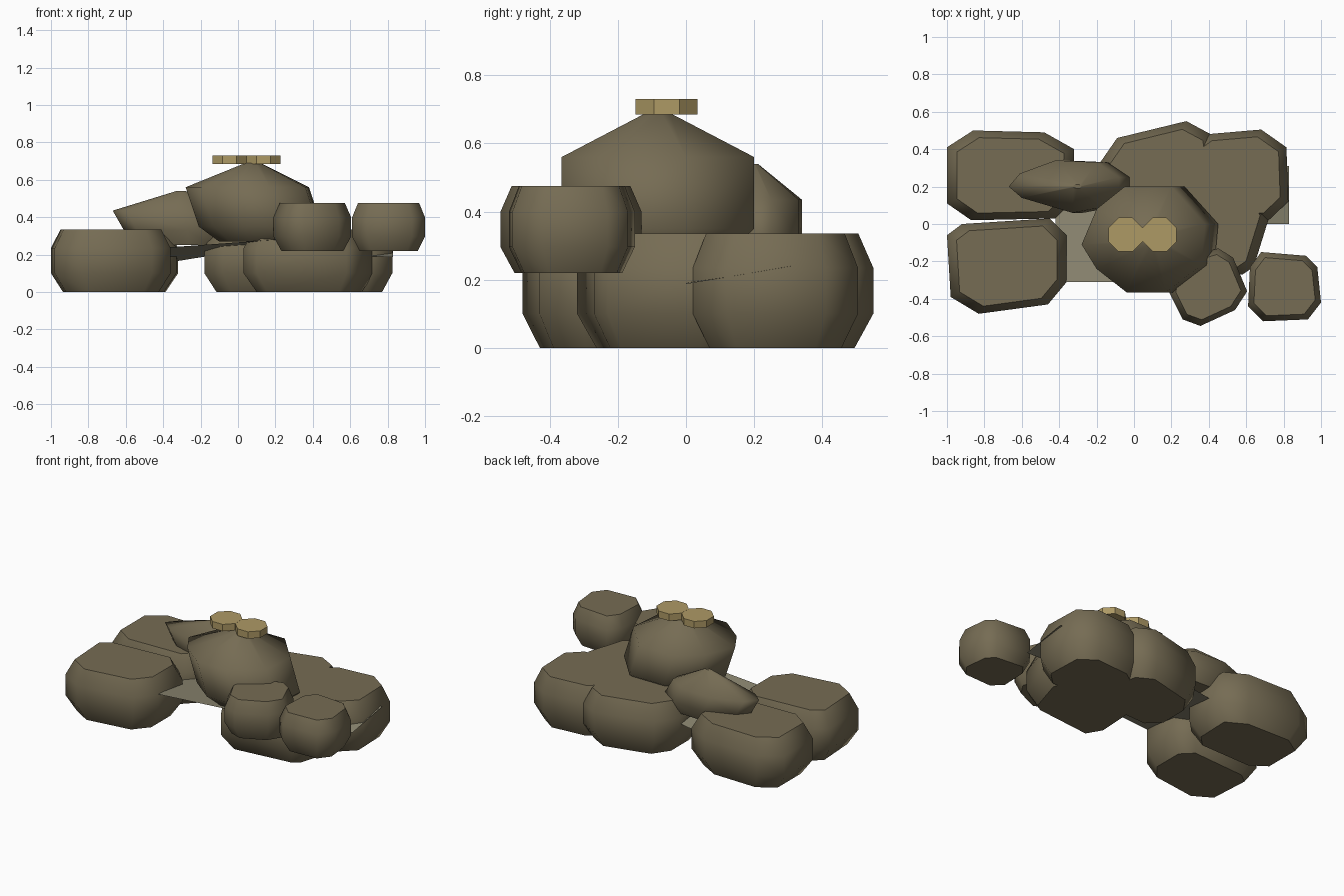
import bpy
import bmesh
import math
from mathutils import Vector

cube = bpy.data.objects.get("Cube")
if cube:
    bpy.data.objects.remove(cube, do_unlink=True)


def make_material(name, rgb):
    mat = bpy.data.materials.new(name)
    mat.use_nodes = True
    mat.diffuse_color = (*rgb, 1)
    mat.node_tree.nodes["Principled BSDF"].inputs["Base Color"].default_value = (*rgb, 1)
    return mat


stone = make_material("brown stone", (0.18, 0.15, 0.088))
gold = make_material("dull gold", (0.42, 0.32, 0.13))
slab_grey = make_material("pale grey brown", (0.26, 0.24, 0.165))


def finish(name, bm, mat):
    bmesh.ops.recalc_face_normals(bm, faces=bm.faces[:])
    mesh = bpy.data.meshes.new(name)
    bm.to_mesh(mesh)
    bm.free()
    mesh.materials.append(mat)
    obj = bpy.data.objects.new(name, mesh)
    bpy.context.collection.objects.link(obj)
    return obj


def loft(name, outline, rings, mat=stone, smooth=True):
    """Stack scaled copies of an outline; each ring is (z, scale, x shift)."""
    bm = bmesh.new()
    points = [Vector(p) for p in outline]
    xs, ys = zip(*outline)
    centre = Vector((min(xs) + max(xs), min(ys) + max(ys))) / 2
    layers = []
    for z, scale, shift in rings:
        flat = [centre + (p - centre) * scale for p in points]
        layers.append([bm.verts.new((p.x + shift, p.y, z)) for p in flat])
    count = len(points)
    for low, high in zip(layers, layers[1:]):
        for i in range(count):
            j = (i + 1) % count
            face = bm.faces.new((low[i], low[j], high[j], high[i]))
            face.smooth = smooth
    # Flat caps with crisp rims
    for cap in (layers[0], layers[-1]):
        for edge in bm.faces.new(cap).edges:
            edge.smooth = False
    return finish(name, bm, mat)


def boulder(name, outline, bottom, top, inset=0.84):
    height = top - bottom
    loft(name, outline, [(bottom, inset - 0.04, 0), (bottom + height * 0.3, 1, 0),
                         (bottom + height * 0.7, 1, 0), (top, inset, 0)])


# Ground boulders
GROUND_TOP = 0.335
boulder("back_right_boulder",
        [(-1, 0.41), (-0.86, 0.5), (-0.48, 0.49), (-0.32, 0.4),
         (-0.33, 0.12), (-0.42, 0.03), (-0.87, 0.02), (-1, 0.11)], 0, GROUND_TOP)
boulder("front_right_boulder",
        [(-1, -0.06), (-0.92, 0), (-0.45, 0.03), (-0.36, -0.06),
         (-0.36, -0.31), (-0.46, -0.43), (-0.83, -0.48), (-0.98, -0.39)], 0, GROUND_TOP)
boulder("back_middle_boulder",
        [(-0.18, 0.33), (-0.09, 0.46), (0.28, 0.55), (0.41, 0.48),
         (0.47, 0.12), (0.33, 0.02), (-0.08, 0), (-0.18, 0.1)], 0, GROUND_TOP)
boulder("back_left_boulder",
        [(0.28, 0.4), (0.39, 0.48), (0.68, 0.505), (0.815, 0.41),
         (0.825, 0.12), (0.72, 0.02), (0.4, 0.02), (0.28, 0.1)], 0, GROUND_TOP)
boulder("front_middle_boulder",
        [(0.03, -0.2), (0.1, -0.32), (0.58, -0.27), (0.64, -0.23),
         (0.73, 0.06), (0.64, 0.25), (0.15, 0.25), (0.05, 0.15)], 0, GROUND_TOP)

# Smaller raised boulders at the front
boulder("front_inner_raised_boulder",
        [(0.19, -0.37), (0.26, -0.51), (0.355, -0.545), (0.54, -0.46),
         (0.605, -0.36), (0.53, -0.18), (0.45, -0.13), (0.23, -0.2)], 0.22, 0.475)
boulder("front_outer_raised_boulder",
        [(0.62, -0.23), (0.68, -0.15), (0.92, -0.17), (0.98, -0.23),
         (1, -0.42), (0.93, -0.51), (0.69, -0.52), (0.61, -0.44)], 0.22, 0.475)

# Pointed boulders resting on top
loft("large_peaked_boulder",
     [(-0.28, -0.11), (-0.2, -0.24), (-0.04, -0.365), (0.17, -0.365), (0.36, -0.22),
      (0.38, 0), (0.2, 0.2), (-0.05, 0.2), (-0.2, 0.08)],
     [(0.27, 0.7, 0.08), (0.35, 1, 0.07), (0.56, 1, 0), (0.69, 0.12, 0.03)])
loft("small_peaked_boulder",
     [(-0.67, 0.2), (-0.61, 0.27), (-0.42, 0.34), (-0.2, 0.33), (-0.08, 0.25),
      (-0.08, 0.2), (-0.17, 0.09), (-0.33, 0.06), (-0.6, 0.14)],
     [(0.25, 0.75, 0.08), (0.33, 1, 0.06), (0.435, 1, 0), (0.54, 0.08, 0.07)])

# Pair of eight-sided discs on the peak
for side, x in (("left", 0.137), ("right", -0.045)):
    disc = [(x + 0.098 * math.cos(math.tau * (i + 0.5) / 8),
             -0.057 + 0.098 * math.sin(math.tau * (i + 0.5) / 8)) for i in range(8)]
    loft(side + "_gold_disc", disc, [(0.685, 1, 0), (0.73, 1, 0)], gold, smooth=False)


# Thin slabs wedged between the boulders
def slab(name, corners):
    bm = bmesh.new()
    bm.faces.new([bm.verts.new(c) for c in corners])
    obj = finish(name, bm, slab_grey)
    if obj.data.polygons[0].normal.z < 0:
        obj.data.flip_normals()


slab("right_slab", [(-0.42, -0.31, 0.235), (0.2, -0.31, 0.28),
                    (0.2, 0.31, 0.25), (-0.42, 0.31, 0.15)])
slab("left_slab", [(0.35, 0, 0.2), (0.83, 0, 0.187),
                   (0.83, 0.31, 0.24), (0.35, 0.31, 0.25)])
